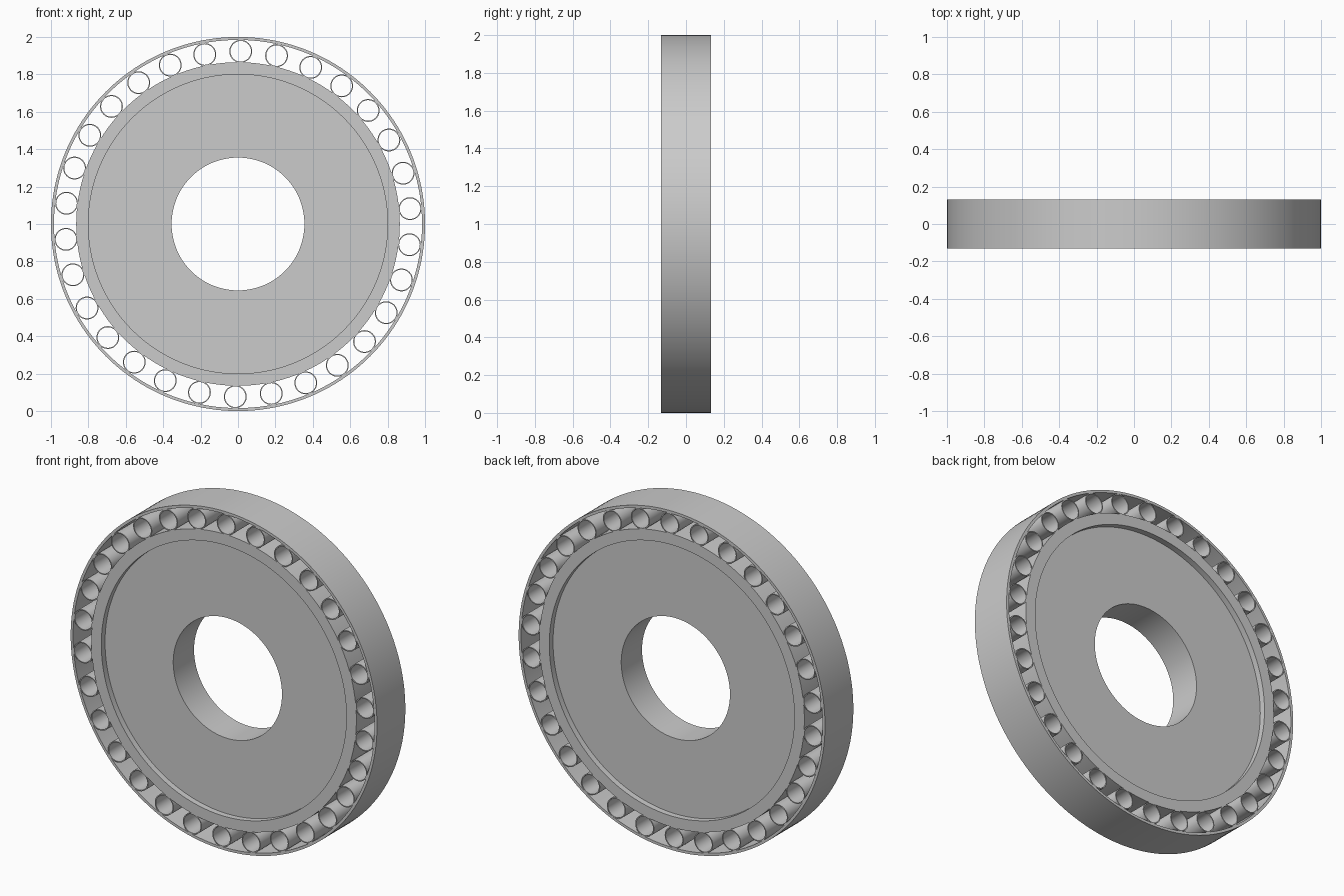
import bpy, math

if "Cube" in bpy.data.objects:
    bpy.data.objects.remove(bpy.data.objects["Cube"])

HALF = 0.132      # half the wheel's width
CENTRE_Z = 1.0

steel = bpy.data.materials.new("grey_steel")
steel.use_nodes = True
colour = (0.6, 0.6, 0.6, 1)
steel.diffuse_color = colour
steel.node_tree.nodes["Principled BSDF"].inputs["Base Color"].default_value = colour


def lathe(name, profile, segments, x=0.0, z=CENTRE_Z):
    """Turn a closed (radius, y) profile around an axis along y."""
    n = len(profile)
    verts, faces = [], []
    for s in range(segments):
        a = math.tau * s / segments
        verts += [(r * math.cos(a), y, r * math.sin(a)) for r, y in profile]
        t = (s + 1) % segments
        for i in range(n):
            j = (i + 1) % n
            faces.append((s * n + i, s * n + j, t * n + j, t * n + i))
    mesh = bpy.data.meshes.new(name)
    mesh.from_pydata(verts, [], faces)
    mesh.materials.append(steel)
    obj = bpy.data.objects.new(name, mesh)
    obj.location = (x, 0, z)
    bpy.context.collection.objects.link(obj)
    bpy.ops.object.select_all(action="DESELECT")
    obj.select_set(True)
    bpy.context.view_layer.objects.active = obj
    bpy.ops.object.shade_smooth_by_angle(angle=math.radians(30))
    return obj


def tube(name, inner, outer, segments, **place):
    profile = [(inner, -HALF), (outer, -HALF), (outer, HALF), (inner, HALF)]
    return lathe(name, profile, segments, **place)


# Hub: disc with a bore and a shallow recess on both faces
BORE, RECESS, RIM, WEB = 0.355, 0.80, 0.865, 0.097
lathe("hub", [(BORE, -WEB), (RECESS, -WEB), (RECESS, -HALF), (RIM, -HALF),
              (RIM, HALF), (RECESS, HALF), (RECESS, WEB), (BORE, WEB)], 160)

# Thin outer band
tube("outer_band", 0.984, 1.0, 160)

# Hollow rollers between hub and band
COUNT, ORBIT = 30, 0.9235
for k in range(COUNT):
    a = math.radians(89.1) + math.tau * k / COUNT
    tube(f"roller_{k + 1}", 0.055, 0.061, 40,
         x=ORBIT * math.cos(a), z=CENTRE_Z + ORBIT * math.sin(a))
